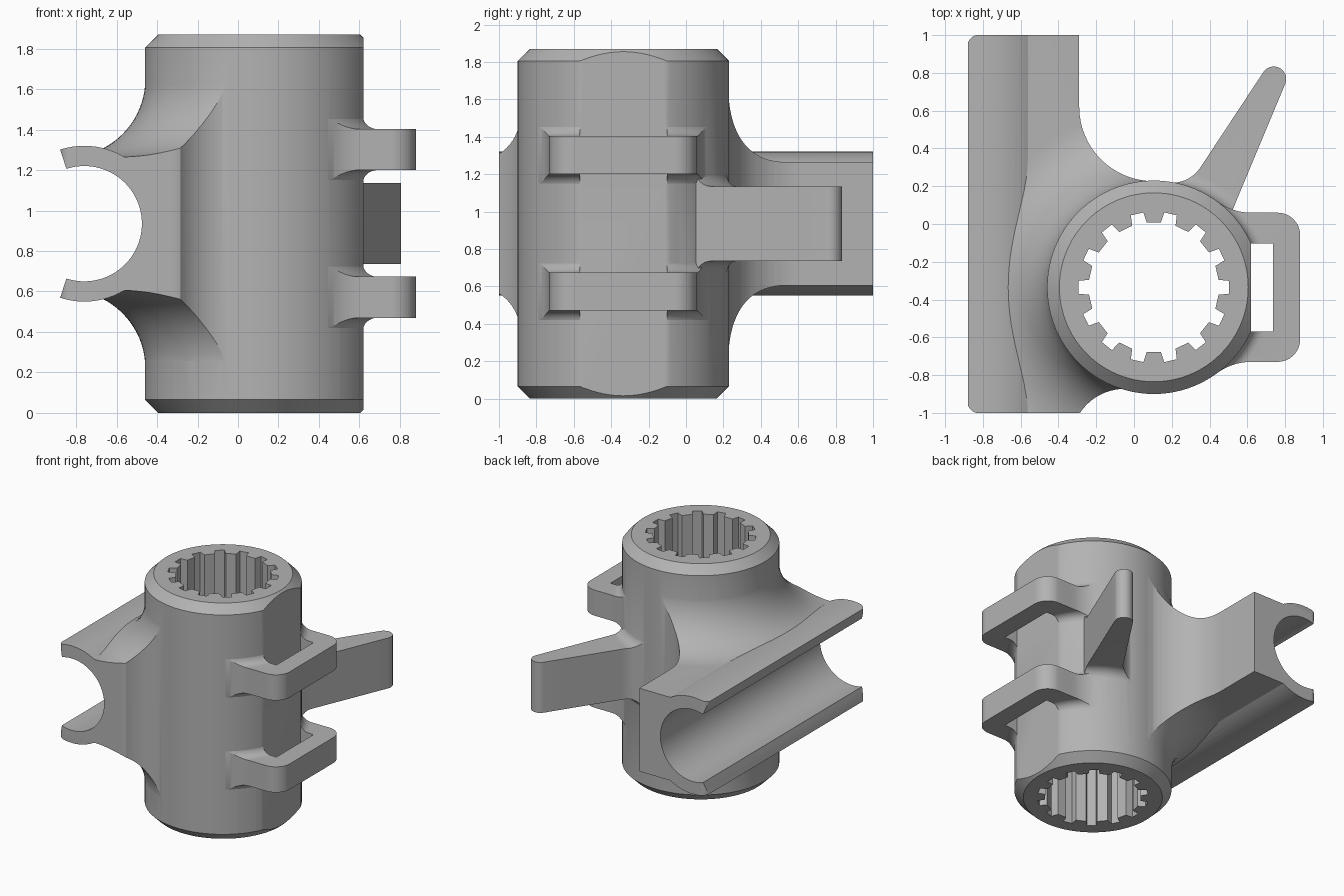
import bpy, bmesh
from math import cos, sin, radians, pi

if "Cube" in bpy.data.objects:
    bpy.data.objects.remove(bpy.data.objects["Cube"])

grey = bpy.data.materials.new("plain_grey")
grey.use_nodes = True
GREY = (0.45, 0.45, 0.45, 1)
grey.diffuse_color = GREY
grey.node_tree.nodes["Principled BSDF"].inputs["Base Color"].default_value = GREY

CX, CY, RAD = 0.105, -0.335, 0.565   # sleeve axis and radius
HEIGHT, MID = 1.87, 0.935
SEG = 96


def arc(cx, cy, r, a0, a1, n=16):
    angles = [radians(a0 + (a1 - a0) * i / n) for i in range(n + 1)]
    return [(cx + r * cos(a), cy + r * sin(a)) for a in angles]


def finish(name, bm):
    bmesh.ops.recalc_face_normals(bm, faces=bm.faces)
    mesh = bpy.data.meshes.new(name)
    bm.to_mesh(mesh)
    bm.free()
    mesh.materials.append(grey)
    obj = bpy.data.objects.new(name, mesh)
    bpy.context.collection.objects.link(obj)
    return obj


def prism(name, outline, lo, hi, axis="z"):
    """Extrude a closed outline along z, or an x-z outline along y."""
    bm = bmesh.new()
    place = (lambda p, t: (p[0], p[1], t)) if axis == "z" else (lambda p, t: (p[0], t, p[1]))
    a, b = ([bm.verts.new(place(p, t)) for p in outline] for t in (lo, hi))
    bm.faces.new(a)
    bm.faces.new(b)
    for i in range(len(a)):
        j = (i + 1) % len(a)
        bm.faces.new((a[i], a[j], b[j], b[i]))
    return finish(name, bm)


def lathe(name, profile):
    """Spin an (r, z) profile, capped at both ends, about the sleeve axis."""
    bm = bmesh.new()
    rings = []
    for r, z in profile:
        rings.append([bm.verts.new((CX + r * cos(2 * pi * i / SEG), CY + r * sin(2 * pi * i / SEG), z))
                      for i in range(SEG)])
    bm.faces.new(rings[0])
    bm.faces.new(rings[-1])
    for a, b in zip(rings, rings[1:]):
        for i in range(SEG):
            j = (i + 1) % SEG
            bm.faces.new((a[i], a[j], b[j], b[i]))
    return finish(name, bm)


def boolean(obj, other, operation):
    mod = obj.modifiers.new("bool", "BOOLEAN")
    mod.object, mod.operation, mod.solver = other, operation, "EXACT"
    bpy.context.view_layer.objects.active = obj
    bpy.ops.object.modifier_apply(modifier=mod.name)
    bpy.data.objects.remove(other)
    return obj


def filleted_plate(name, outline, lo, hi, r, n):
    """Plate with the given plan whose top and bottom flare into the sleeve."""
    start = RAD - 0.002
    top = arc(start + r, hi + r, r, 180, 270, n) + [(2.5, hi)]
    bottom = [(x, lo + hi - z) for x, z in reversed(top)]
    disk = lathe(name, top + bottom)
    return boolean(disk, prism("plan", outline, -0.5, 2.5), "INTERSECT")


# Chamfered sleeve
sleeve = lathe("splined_sleeve_bracket", [
    (RAD - 0.065, 0), (RAD, 0.065), (RAD, HEIGHT - 0.065), (RAD - 0.065, HEIGHT)])

# Web between sleeve and clip
web_plan = ([(-0.82, -1), (-0.29, -1)] + arc(-0.05, -1.155, 0.282, 146, 79)
            + [(CX, CY)] + arc(0.103, 0.62, 0.393, 270, 180) + [(-0.29, 1), (-0.82, 1)])
web = filleted_plate("web", web_plan, 0.605, 1.265, 0.385, 20)
boolean(sleeve, web, "UNION")

# Open C-shaped clip with rounded corners
BX, BORE = -0.76, 0.285
clip = prism("clip", arc(BX, MID, 0.385, -108, 108, 48) + arc(BX, MID, BORE - 0.02, 108, -108, 48),
             -1, 1, "y")
corners = (arc(-0.82, -0.94, 0.062, 180, 270, 8) + [(0, -1.002), (0, 1.002)]
           + arc(-0.82, 0.94, 0.062, 90, 180, 8))
boolean(clip, prism("corners", corners, 0, 2), "INTERSECT")
boolean(sleeve, clip, "UNION")
boolean(sleeve, prism("bore", arc(BX, MID, BORE, 0, 357, 119), -1.5, 1.5, "y"), "DIFFERENCE")

# Two strap loops
loop_plan = (arc(0.62, -1.03, 0.3, 126, 90, 10) + arc(0.76, -0.61, 0.12, -90, 0, 10)
             + arc(0.76, -0.06, 0.12, 0, 90, 10) + arc(0.62, 0.36, 0.3, 270, 234, 10) + [(0.2, CY)])
for lo in (0.47, 1.2):
    boolean(sleeve, filleted_plate("strap_loop", loop_plan, lo, lo + 0.203, 0.065, 8), "UNION")

# Tapered arm
arm_plan = (arc(0.2, 0.4, 0.182, -90, -34, 10)[::-1] + [(0.3, 0), (0.5, 0.02), (0.545, 0.13)]
            + arc(0.74, 0.768, 0.066, -22, 146, 14))
boolean(sleeve, filleted_plate("arm", arm_plan, 0.735, 1.135, 0.08, 8), "UNION")

# Strap slot, which also makes the flat on the sleeve
slot = [(0.62, -0.568), (0.735, -0.568), (0.735, -0.102), (0.62, -0.102)]
boolean(sleeve, prism("slot", slot, -0.5, 2.5), "DIFFERENCE")

# Splined hole
spline = []
for k in range(14):
    mid = 2 * pi * k / 14
    for r, d in ((0.345, -0.115), (0.4, -0.085), (0.4, 0.085), (0.345, 0.115)):
        spline.append((CX + r * cos(mid + d), CY + r * sin(mid + d)))
boolean(sleeve, prism("spline", spline, -0.5, 2.5), "DIFFERENCE")

# Smooth shading with sharp edges kept
bpy.ops.object.select_all(action="DESELECT")
sleeve.select_set(True)
bpy.context.view_layer.objects.active = sleeve
bpy.ops.object.shade_smooth_by_angle(angle=radians(25))
